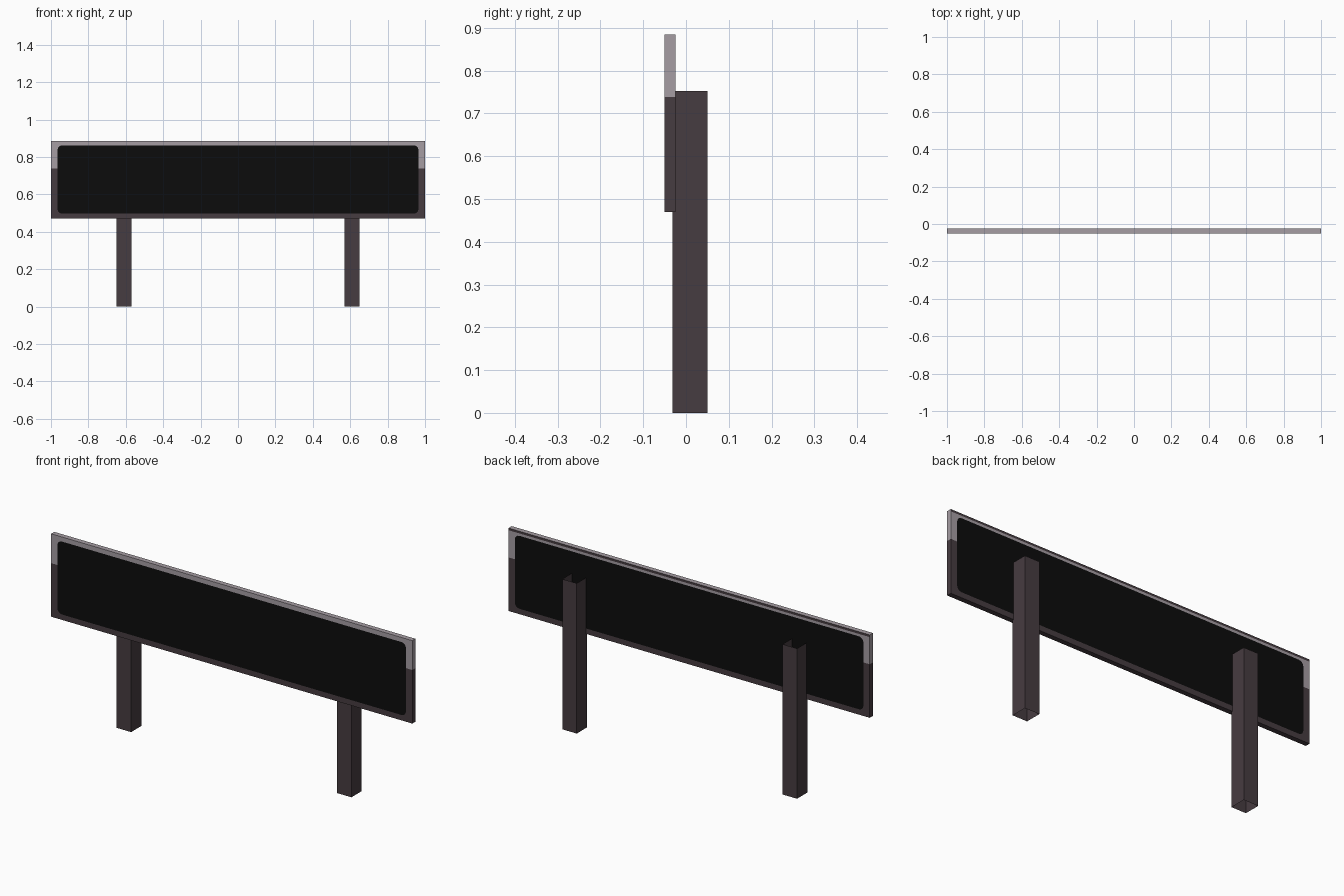
import bpy, bmesh, math

if "Cube" in bpy.data.objects:
    bpy.data.objects.remove(bpy.data.objects["Cube"])


def make_material(name, rgb):
    m = bpy.data.materials.new(name)
    m.diffuse_color = (*rgb, 1.0)
    m.use_nodes = True
    m.node_tree.nodes["Principled BSDF"].inputs["Base Color"].default_value = m.diffuse_color
    return m


light = make_material("light grey metal", (0.38, 0.34, 0.37))
dark = make_material("dark brown metal", (0.062, 0.045, 0.052))
black = make_material("black panel", (0.0035, 0.0035, 0.0035))


def add_object(name, bm, mats):
    bmesh.ops.recalc_face_normals(bm, faces=bm.faces)
    mesh = bpy.data.meshes.new(name)
    bm.to_mesh(mesh)
    bm.free()
    for m in mats:
        mesh.materials.append(m)
    ob = bpy.data.objects.new(name, mesh)
    bpy.context.collection.objects.link(ob)
    return ob


# Sign board: thin box with a flush rounded black panel on front and back
X, Z0, Z1 = 1.0, 0.47, 0.885
PX, PZ0, PZ1, R, SEG = 0.965, 0.497, 0.862, 0.025, 4
Y_FRONT, Y_BACK = -0.05, -0.025
SPLIT, BACK_STRIP = 0.738, 0.874
CORNERS = [(1, 1), (-1, 1), (-1, -1), (1, -1)]

bm = bmesh.new()
rims = []
for y in (Y_FRONT, Y_BACK):
    rim = [bm.verts.new((sx * X, y, Z1 if sz > 0 else Z0)) for sx, sz in CORNERS]
    rims.append(rim)
    inner, outer = [], []
    for k, (sx, sz) in enumerate(CORNERS):
        cx = sx * (PX - R)
        cz = PZ1 - R if sz > 0 else PZ0 + R
        for i in range(SEG + 1):
            a = math.pi / 2 * (k + i / SEG)
            inner.append(bm.verts.new((cx + R * math.cos(a), y, cz + R * math.sin(a))))
            outer.append(rim[k])
    bm.faces.new(inner).material_index = 2
    n = len(inner)
    for i in range(n):
        j = (i + 1) % n
        ring = [inner[i], inner[j], outer[j]]
        if outer[i] is not outer[j]:
            ring.append(outer[i])
        bm.faces.new(ring)
for i in range(4):
    j = (i + 1) % 4
    bm.faces.new((rims[0][i], rims[0][j], rims[1][j], rims[1][i]))

# Two-tone frame: cut at the colour lines and colour by height
for z in (SPLIT, BACK_STRIP):
    bmesh.ops.bisect_plane(bm, geom=bm.verts[:] + bm.edges[:] + bm.faces[:],
                           plane_co=(0, 0, z), plane_no=(0, 0, 1))
bmesh.ops.recalc_face_normals(bm, faces=bm.faces)
for f in bm.faces:
    if f.material_index == 2:
        continue
    z = f.calc_center_median().z
    strip = f.normal.y > 0.5 and z > BACK_STRIP
    f.material_index = 1 if z < SPLIT or strip else 0
add_object("sign_board", bm, (light, dark, black))


# Posts: square tubes, open at both ends
def add_post(name, x):
    bm = bmesh.new()
    xs, ys, top = (x - 0.04, x + 0.04), (-0.031, 0.05), 0.752
    pts = [(xs[0], ys[0]), (xs[1], ys[0]), (xs[1], ys[1]), (xs[0], ys[1])]
    lo = [bm.verts.new((*p, 0)) for p in pts]
    hi = [bm.verts.new((*p, top)) for p in pts]
    for i in range(4):
        j = (i + 1) % 4
        bm.faces.new((lo[i], lo[j], hi[j], hi[i]))
    add_object(name, bm, (dark,))


add_post("left_post", -0.61)
add_post("right_post", 0.61)
